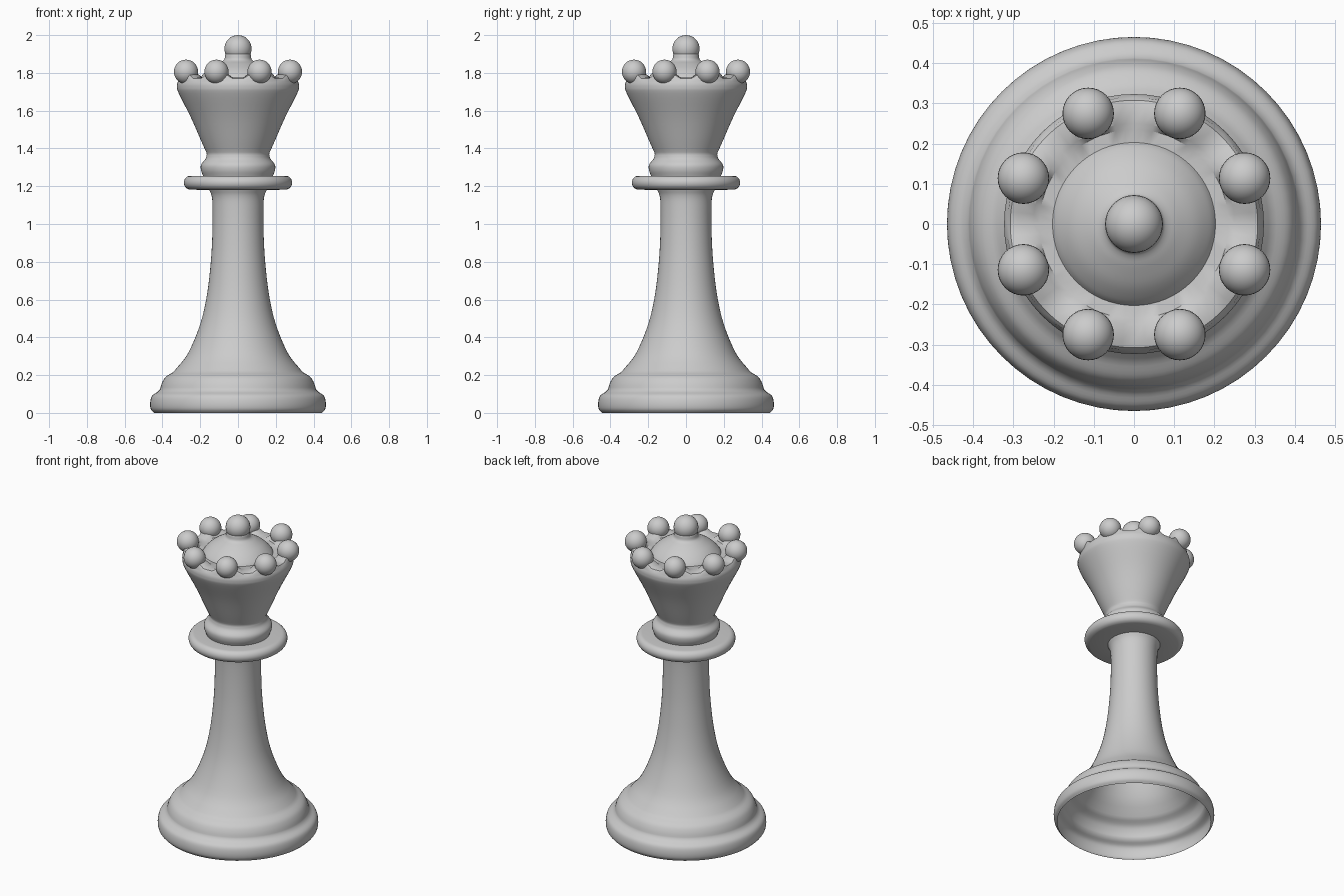
import bpy, bmesh, math
from mathutils import Vector

if "Cube" in bpy.data.objects:
    bpy.data.objects.remove(bpy.data.objects["Cube"])

SEG = 64
grey = bpy.data.materials.new("plain grey")
grey.diffuse_color = (0.6, 0.6, 0.6, 1)
grey.use_nodes = True
grey.node_tree.nodes["Principled BSDF"].inputs["Base Color"].default_value = grey.diffuse_color


def smooth_curve(pts, n=4):
    """Catmull-Rom interpolation through profile points."""
    p = [Vector(q) for q in pts]
    p = [2 * p[0] - p[1]] + p + [2 * p[-1] - p[-2]]
    out = []
    for i in range(1, len(p) - 2):
        a, b, c, d = p[i - 1:i + 3]
        for k in range(n):
            t = k / n
            out.append(0.5 * (2 * b + (c - a) * t + (2 * a - 5 * b + 4 * c - d) * t * t
                              + (3 * b - a - 3 * c + d) * t ** 3))
    out.append(p[-2])
    return [(q.x, q.y) for q in out]


def finish(bm, name, angle=40):
    bmesh.ops.recalc_face_normals(bm, faces=bm.faces)
    me = bpy.data.meshes.new(name)
    bm.to_mesh(me)
    bm.free()
    me.materials.append(grey)
    ob = bpy.data.objects.new(name, me)
    bpy.context.collection.objects.link(ob)
    bpy.ops.object.select_all(action='DESELECT')
    ob.select_set(True)
    bpy.context.view_layer.objects.active = ob
    bpy.ops.object.shade_smooth_by_angle(angle=math.radians(angle))
    return ob


def lathe(name, profile, lift=None):
    """Revolve (radius, height) points; lift(r, z, angle) may change the height."""
    bm = bmesh.new()
    rings = []
    for r, z in profile:
        ring = []
        for s in range(SEG):
            a = 2 * math.pi * s / SEG
            h = lift(r, z, a) if lift else z
            ring.append(bm.verts.new((r * math.cos(a), r * math.sin(a), h)))
        rings.append(ring)
    for lo, hi in zip(rings, rings[1:]):
        for s in range(SEG):
            t = (s + 1) % SEG
            bm.faces.new((lo[s], lo[t], hi[t], hi[s]))
    return finish(bm, name)


def ball(name, x, y, z, r):
    bm = bmesh.new()
    bmesh.ops.create_uvsphere(bm, u_segments=32, v_segments=16, radius=r)
    bmesh.ops.translate(bm, verts=bm.verts, vec=(x, y, z))
    finish(bm, name)


# hollow base and flared stem, open underneath
foot = smooth_curve([(0.445, 0.0), (0.462, 0.02), (0.465, 0.055), (0.455, 0.09), (0.425, 0.112)])
step = smooth_curve([(0.413, 0.125), (0.402, 0.16), (0.383, 0.19), (0.345, 0.215)])
stem = smooth_curve([(0.335, 0.225), (0.265, 0.315), (0.2, 0.47), (0.164, 0.627), (0.143, 0.81),
                     (0.135, 0.97), (0.135, 1.1), (0.14, 1.15), (0.152, 1.18)])
lathe("base_and_stem", foot + step + stem)

# collar disc
collar = [(0.152, 1.18), (0.255, 1.182)]
collar += [(0.253 + 0.034 * math.cos(math.radians(a)), 1.219 + 0.036 * math.sin(math.radians(a)))
           for a in range(-75, 91, 15)]
lathe("collar", collar + [(0.185, 1.255)])


# crown: flared cup whose rim rises under each ball, leaving notches between
def rim_lift(r, z, a):
    if z < 1.76 or r < 0.24:
        return z
    off = abs((math.degrees(a) % 45) - 22.5)
    return z + (0.018 if off < 12 else 0)


neck = smooth_curve([(0.185, 1.255), (0.196, 1.285), (0.195, 1.315), (0.172, 1.345), (0.165, 1.37)])
cup = smooth_curve([(0.168, 1.38), (0.195, 1.44), (0.25, 1.565), (0.313, 1.69), (0.323, 1.725),
                    (0.32, 1.75), (0.308, 1.771)])
lathe("crown", neck + cup + [(0.29, 1.775), (0.25, 1.773), (0.235, 1.77), (0.195, 1.768)], rim_lift)

# dome inside the crown
dome = smooth_curve([(0.205, 1.765), (0.19, 1.787), (0.155, 1.82), (0.11, 1.848), (0.083, 1.862),
                     (0.071, 1.875), (0.064, 1.905), (0.03, 1.915)])
lathe("dome", dome)

# balls on the rim and on top
for i in range(8):
    a = math.radians(22.5 + 45 * i)
    ball(f"rim_ball_{i + 1}", 0.298 * math.cos(a), 0.298 * math.sin(a), 1.806, 0.064)
ball("top_ball", 0, 0, 1.928, 0.072)
